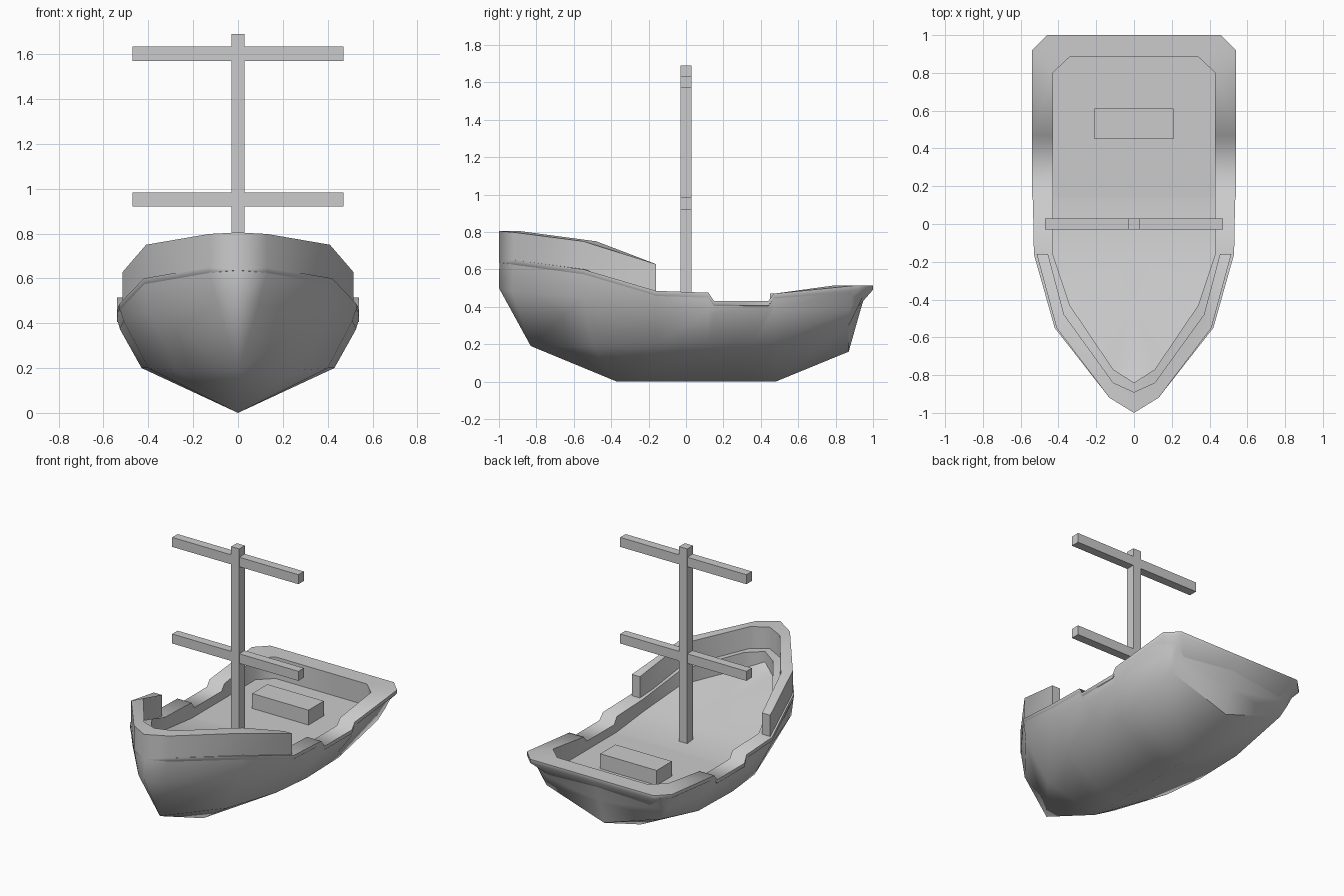
import bpy, bmesh, math
from mathutils import Vector

if "Cube" in bpy.data.objects:
    bpy.data.objects.remove(bpy.data.objects["Cube"])

grey = bpy.data.materials.new("plain_grey")
grey.use_nodes = True
colour = (0.6, 0.6, 0.6, 1)
grey.diffuse_color = colour
grey.node_tree.nodes["Principled BSDF"].inputs["Base Color"].default_value = colour


def add_object(name, bm, angle):
    mesh = bpy.data.meshes.new(name)
    bm.to_mesh(mesh)
    bm.free()
    mesh.materials.append(grey)
    obj = bpy.data.objects.new(name, mesh)
    bpy.context.collection.objects.link(obj)
    bpy.ops.object.select_all(action="DESELECT")
    obj.select_set(True)
    bpy.context.view_layer.objects.active = obj
    bpy.ops.object.shade_smooth_by_angle(angle=math.radians(angle))
    return obj


def line(keys, last=10):
    """Points at every station from bow to stern, filled in between the keys."""
    points = []
    stops = sorted(keys)
    for t in range(last + 1):
        a = max(k for k in stops if k <= t)
        b = min(k for k in stops if k >= t)
        f = (t - a) / (b - a) if b > a else 0
        points.append(Vector(keys[a]).lerp(Vector(keys[b]), f))
    return points


def join(plan, heights, drop=0.0):
    return [Vector((p.x, p.y, h.x - drop)) for p, h in zip(plan, heights)]


def loft(name, lines, angle, closed=False, cap=False):
    """Half skin through lengthwise lines, mirrored across the middle."""
    bm = bmesh.new()
    rows = [[bm.verts.new(p) for p in points] for points in lines]
    pairs = list(zip(rows, rows[1:] + rows[:1])) if closed else list(zip(rows, rows[1:]))
    for a, b in pairs:
        for i in range(len(a) - 1):
            bm.faces.new((a[i], a[i + 1], b[i + 1]))
            bm.faces.new((a[i], b[i + 1], b[i]))
    if cap:
        bm.faces.new([row[-1] for row in reversed(rows)])
    bmesh.ops.remove_doubles(bm, verts=bm.verts, dist=0.0005)
    obj = add_object(name, bm, angle)
    obj.modifiers.new("mirror", "MIRROR")
    return obj


def box(name, low, high):
    bm = bmesh.new()
    bmesh.ops.create_cube(bm, size=1)
    low, high = Vector(low), Vector(high)
    for v in bm.verts:
        v.co = (low + high) / 2 + v.co * (high - low)
    return add_object(name, bm, 30)


# Plan outlines and heights of the rail and the deck
outer = line({0: (0, -1), 1: (.13, -.92), 2: (.42, -.55), 3: (.53, -.16), 4: (.535, .12),
              5: (.54, .15), 6: (.54, .44), 7: (.54, .47), 8: (.54, .92), 9: (.46, 1), 10: (0, 1)})
inner = line({0: (0, -.84), 1: (.11, -.77), 2: (.34, -.43), 3: (.43, -.16), 4: (.43, .12),
              5: (.43, .15), 6: (.43, .44), 7: (.43, .47), 8: (.43, .8), 9: (.34, .885), 10: (0, .885)})
rail_z = line({0: (.66, 0), 1: (.65, 0), 2: (.6, 0), 3: (.485, 0), 4: (.475, 0), 5: (.43, 0),
               6: (.43, 0), 7: (.47, 0), 8: (.515, 0), 10: (.515, 0)})
deck_z = line({0: (.59, 0), 2: (.5, 0), 3: (.4, 0), 4: (.37, 0), 10: (.37, 0)})

# Hull skin, from keel to sheer, with a fan-shaped transom
keel = line({0: (0, -.83, .19), 1: (0, -.83, .19), 2: (0, -.37, 0), 7: (0, .48, 0),
             8: (0, .87, .16), 10: (0, .87, .16)})
chine = line({0: (0, -.83, .19), 1: (0, -.83, .19), 2: (.27, -.5, .19), 3: (.4, -.16, .2),
              4: (.43, .12, .2), 7: (.42, .47, .2), 8: (.43, .87, .3),
              9: (.43, .87, .3), 10: (0, .87, .16)})
knuckle = line({0: (0, -1, .5), 1: (.09, -.93, .48), 2: (.4, -.55, .45), 3: (.51, -.16, .41),
                4: (.525, .12, .38), 5: (.525, .15, .37), 6: (.525, .44, .37),
                7: (.525, .47, .38), 8: (.48, .88, .39), 9: (.44, .915, .39), 10: (0, .915, .32)})
sheer = [Vector((p.x * (.98 if p.y > .5 else .995), p.y * (.965 if p.y > .5 else .998), h.x - .022))
         for p, h in zip(outer, rail_z)]
loft("hull", [keel, chine, knuckle, sheer], 45)

# Flat-topped rail with a stepped waist, and the deck inside it
loft("rail", [join(outer, rail_z, .024), join(outer, rail_z),
              join(inner, rail_z), join(inner, deck_z, .01)], 60, closed=True)
middle = [Vector((0, p.y)) for p in inner]
loft("deck", [join(inner, deck_z), join(middle, deck_z)], 30)

# Raised bulwark around the bow
wall_out = line({0: (0, -1), 1: (.13, -.92), 2: (.41, -.55), 3: (.515, -.16)}, 3)
wall_in = line({0: (0, -.89), 1: (.11, -.84), 2: (.37, -.48), 3: (.455, -.16)}, 3)
wall_z = line({0: (.805, 0), 1: (.798, 0), 2: (.75, 0), 3: (.628, 0)}, 3)
loft("bow_bulwark", [join(wall_out, rail_z, .01), join(wall_out, wall_z),
                     join(wall_in, wall_z), join(wall_in, rail_z, .01)], 30, closed=True, cap=True)

# Mast, yards and cargo hatch
box("mast", (-.03, -.03, .34), (.03, .03, 1.69))
for name, z in (("lower_yard", .92), ("upper_yard", 1.57)):
    box(name, (-.47, -.029, z), (.47, .029, z + .064))
box("hatch", (-.21, .45, .35), (.21, .612, .47))
